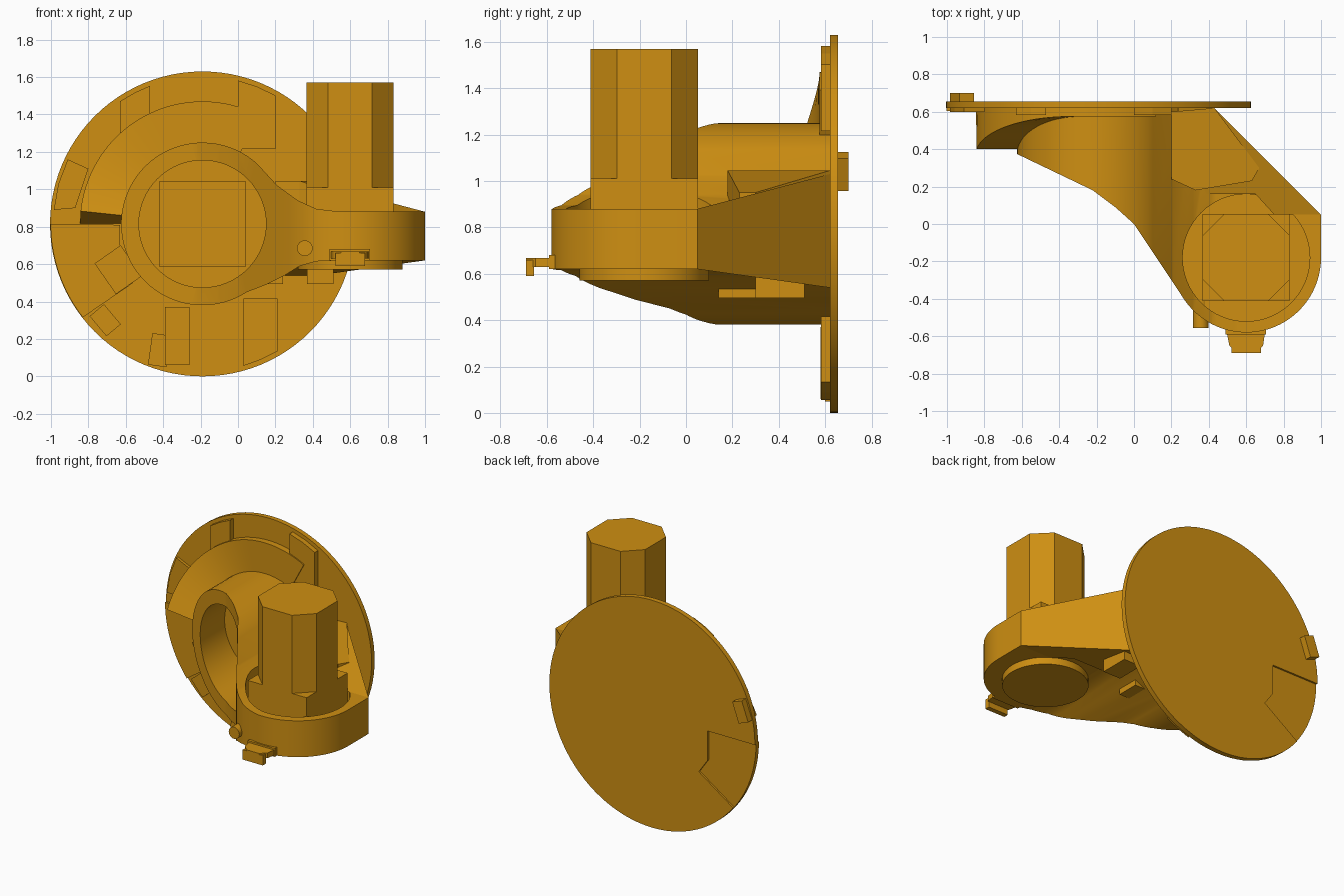
import bpy, bmesh
from math import sin, cos, pi, radians, sqrt
from mathutils import Vector

cube = bpy.data.objects.get("Cube")
if cube:
    bpy.data.objects.remove(cube, do_unlink=True)

mat = bpy.data.materials.new("amber plastic")
mat.use_nodes = True
AMBER = (0.62, 0.275, 0.006, 1)
mat.diffuse_color = AMBER
mat.node_tree.nodes["Principled BSDF"].inputs["Base Color"].default_value = AMBER

CX, CZ = -0.19, 0.815      # flange and tube axis
AX, AY = 0.6, -0.18        # column axis


def finish(name, bm):
    bmesh.ops.recalc_face_normals(bm, faces=bm.faces)
    mesh = bpy.data.meshes.new(name)
    bm.to_mesh(mesh)
    bm.free()
    mesh.materials.append(mat)
    ob = bpy.data.objects.new(name, mesh)
    bpy.context.collection.objects.link(ob)
    return ob


def prism(name, pts, axis, lo, hi):
    """Extrude an outline: (x, z) along y, or (x, y) along z."""
    bm = bmesh.new()
    place = (lambda a, b, d: (a, d, b)) if axis == "y" else (lambda a, b, d: (a, b, d))
    face = bm.faces.new([bm.verts.new(place(a, b, lo)) for a, b in pts])
    top = bmesh.ops.extrude_face_region(bm, geom=[face])
    move = Vector(place(0, 0, hi - lo))
    bmesh.ops.translate(bm, vec=move, verts=[v for v in top["geom"] if isinstance(v, bmesh.types.BMVert)])
    return finish(name, bm)


def arc(cx, cy, r, start, end, n):
    return [(cx + r * cos(radians(start + (end - start) * i / n)),
             cy + r * sin(radians(start + (end - start) * i / n))) for i in range(n + 1)]


def circle(cx, cy, r, n=64):
    return arc(cx, cy, r, 0, 360, n)[:-1]


def rect(a0, a1, b0, b1):
    return [(a0, b0), (a1, b0), (a1, b1), (a0, b1)]


def turned_rect(cx, cy, w, h, deg):
    c, s = cos(radians(deg)), sin(radians(deg))
    return [(cx + x * c - y * s, cy + x * s + y * c)
            for x, y in rect(-w / 2, w / 2, -h / 2, h / 2)]


def combine(ob, other, operation):
    mod = ob.modifiers.new("cut", "BOOLEAN")
    mod.operation, mod.solver, mod.object = operation, "EXACT", other
    deps = bpy.context.evaluated_depsgraph_get()
    ob_mesh = bpy.data.meshes.new_from_object(ob.evaluated_get(deps))
    ob.modifiers.clear()
    ob.data = ob_mesh
    bpy.data.objects.remove(other, do_unlink=True)


def smooth(ob):
    bpy.ops.object.select_all(action="DESELECT")
    ob.select_set(True)
    bpy.context.view_layer.objects.active = ob
    bpy.ops.object.shade_smooth_by_angle(angle=radians(25))


# Round flange with a slightly sunken sector
flange = prism("flange", circle(CX, CZ, 0.815, 96), "y", 0.62, 0.655)
seam = [(-0.56, 0.5), (-0.63, 0.6), (-0.63, 0.7), (-0.63, 0.81)]
combine(flange, prism("sector_cutter", seam + [(-1.1, 0.81), (-1.1, 0.13)], "y", 0.642, 0.7), "DIFFERENCE")
smooth(flange)
sector = prism("flange_sector", seam + arc(CX, CZ, 0.812, 180, 218, 14), "y", 0.605, 0.63)

# Tube, neck and arm: side outline trimmed by the plan outline
outline = arc(CX, CZ, 0.435, 48, 303, 56)
outline += [(0.15, 0.49), (0.25, 0.54), (0.33, 0.59), (0.42, 0.615), (0.55, 0.62), (1.1, 0.62)]
outline += [(1.1, 0.88), (0.55, 0.88), (0.42, 0.895), (0.32, 0.94), (0.21, 1.02)]
body = prism("tube_and_arm", outline, "y", -0.7, 0.63)
plan = [(-0.7, 0.41), (-0.22, 0.18), (-0.1, 0.09), (0, 0), (0.1, -0.15), (0.2, -0.3)]
plan += arc(AX, AY, 0.4, 215, 360, 32) + [(1.0, 0.05), (0.43, 0.62), (0.43, 0.7), (-0.7, 0.7)]
combine(body, prism("plan_trim", plan, "z", 0, 2), "INTERSECT")
combine(body, prism("bore", circle(CX, CZ, 0.34), "y", -0.8, 0.605), "DIFFERENCE")
combine(body, prism("column_recess", circle(AX, AY, 0.34), "z", 0.72, 1.5), "DIFFERENCE")
smooth(body)
prism("bore_square", rect(-0.42, 0.04, 0.585, 1.045), "y", 0.59, 0.63)

# Web that grows taller from the arm to the flange
web = prism("arm_web", [(0.235, 0.16), (0.89, 0.16), (1.0, 0.05), (0.43, 0.62), (0.235, 0.62)][:1]
            + [(0.65, 0.16), (0.75, 0.05), (1.0, 0.05), (0.43, 0.62), (0.235, 0.62)], "z", 0.62, 0.88)
for v in web.data.vertices:
    grow = max(0, v.co.y - 0.05) / 0.57
    v.co.z += 0.15 * grow if v.co.z > 0.8 else -0.08 * grow

# Sloping pad between web and tube
pad = prism("web_pad", [(0.2, 0.6), (0.43, 0.62), (0.67, 0.3), (0.63, 0.23), (0.33, 0.18), (0.2, 0.24)],
            "z", 0.8, 1.045)
for v in pad.data.vertices:
    if v.co.z > 1 and v.co.x > 0.5:
        v.co.z = 0.95

# Blocks and round boss under the arm
prism("under_block_outer", rect(0.37, 0.51, 0.3, 0.51), "z", 0.495, 0.7)
prism("under_block_inner", rect(0.13, 0.24, 0.14, 0.3), "z", 0.495, 0.7)
smooth(prism("under_boss", circle(AX, AY, 0.28), "z", 0.57, 0.65))

# Eight-sided column on a square foot
h, c = 0.2325, 0.1175
prism("column_foot", rect(AX - h, AX + h, AY - h, AY + h), "z", 0.7, 1.01)
octagon = [(h, -c), (h, c), (c, h), (-c, h), (-h, c), (-h, -c), (-c, -h), (c, -h)]
prism("column", [(AX + x, AY + y) for x, y in octagon], "z", 1.0, 1.57)

# Small pin and hooked catch at the front
smooth(prism("front_pin", circle(0.357, 0.685, 0.042, 24), "y", -0.555, -0.4))
prism("catch_bar", [(0.49, -0.55), (0.51, -0.65), (0.55, -0.69), (0.65, -0.69), (0.69, -0.65), (0.705, -0.55)],
      "z", 0.63, 0.668)
prism("catch_lip", rect(0.52, 0.68, -0.69, -0.655), "z", 0.59, 0.66)
prism("catch_base", rect(0.49, 0.705, 0.62, 0.68), "y", -0.59, -0.5)

# Spiral ramp wrapped round the tube
bm = bmesh.new()
rings = []
STEPS = 40
for i in range(STEPS + 1):
    a = 174 - 112 * i / STEPS
    t = min(1, (174 - a) / 72)
    front = 0.40 + 0.175 * sin(t * pi / 2)
    ring = []
    for r, y in ((0.42, front), (0.655, front), (0.655, 0.63), (0.42, 0.63)):
        ang = radians(180 if i == 0 and y > 0.6 else a)
        ring.append(bm.verts.new((CX + r * cos(ang), y, CZ + r * sin(ang))))
    rings.append(ring)
for p, q in zip(rings, rings[1:]):
    for k in range(4):
        bm.faces.new((p[k], p[(k + 1) % 4], q[(k + 1) % 4], q[k]))
bm.faces.new(rings[0])
bm.faces.new(rings[-1])
smooth(finish("spiral_ramp", bm))


# Raised strips on the flange face
def strip(name, x0, x1, side):
    reach = [(x, CZ + side * sqrt(0.79 ** 2 - (x - CX) ** 2)) for x in (x1, (x0 + x1) / 2, x0)]
    prism(name, [(x0, CZ + side * 0.4), (x1, CZ + side * 0.4)] + reach, "y", 0.583, 0.63)


strip("upper_strip", 0.0, 0.2, 1)
strip("lower_strip", 0.03, 0.21, -1)
strip("side_strip", -0.63, -0.47, 1)

# Low pads around the lower face
prism("pad_square", turned_rect(-0.64, 0.57, 0.17, 0.2, 35), "y", 0.57, 0.63)
prism("pad_long", rect(-0.39, -0.26, 0.06, 0.37), "y", 0.58, 0.63)
prism("pad_short", turned_rect(-0.42, 0.14, 0.1, 0.17, -8), "y", 0.6, 0.63)
prism("pad_edge", turned_rect(-0.71, 0.3, 0.14, 0.1, -50), "y", 0.6, 0.63)

# Rim clip and the tab behind it
prism("rim_clip", [(-0.985, 0.89), (-0.87, 0.9), (-0.8, 1.11), (-0.91, 1.16), (-0.96, 1.03)], "y", 0.6, 0.63)
prism("rear_tab", turned_rect(-0.92, 1.04, 0.08, 0.15, -20), "y", 0.64, 0.7)
